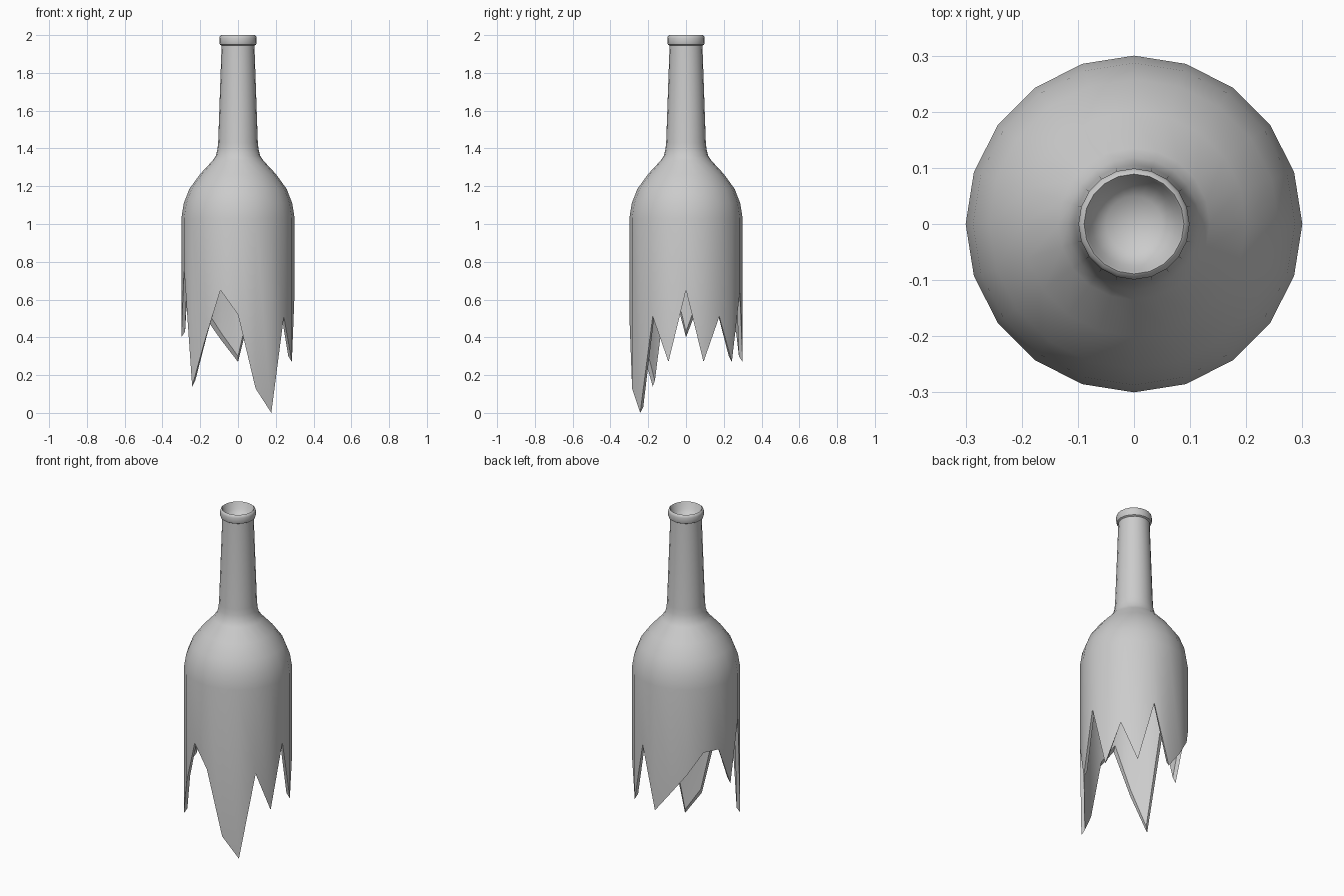
import bpy, bmesh, math

if "Cube" in bpy.data.objects:
    bpy.data.objects.remove(bpy.data.objects["Cube"])

SIDES = 20

# jagged break height at each corner, counter-clockwise from +x
BREAK = [0.65, 0.27, 0.51, 0.27, 0.64, 0.27, 0.39, 0.51, 0.64, 0.64,
         0.40, 0.76, 0.14, 0.38, 0.65, 0.52, 0.13, 0.0, 0.51, 0.27]

# (radius, height) from the mouth bowl over the lip and down the outside
OUTER = [(0.05, 1.935), (0.075, 1.96), (0.085, 1.993), (0.089, 2.0),
         (0.096, 1.995), (0.099, 1.985), (0.099, 1.96), (0.096, 1.95), (0.087, 1.945),
         (0.105, 1.43), (0.109, 1.395), (0.118, 1.36), (0.135, 1.335),
         (0.20, 1.265), (0.258, 1.185), (0.287, 1.11), (0.30, 1.03)]
# inside wall, from the shoulder up into the neck
INNER = [(0.28, 1.03), (0.267, 1.105), (0.24, 1.175), (0.185, 1.25),
         (0.12, 1.32), (0.09, 1.39), (0.07, 1.90)]

bm = bmesh.new()


def ring(radius, heights):
    return [bm.verts.new((radius * math.cos(math.tau * i / SIDES),
                          radius * math.sin(math.tau * i / SIDES), heights[i]))
            for i in range(SIDES)]


# lathe rings: outside, broken edge (outer and inner), inside
rings = [ring(r, [z] * SIDES) for r, z in OUTER]
rings.append(ring(0.30, BREAK))
rings.append(ring(0.28, [z + 0.03 for z in BREAK]))
rings += [ring(r, [z] * SIDES) for r, z in INNER]

for a, b in zip(rings, rings[1:]):
    for i in range(SIDES):
        j = (i + 1) % SIDES
        bm.faces.new((a[i], b[i], b[j], a[j]))

# close the mouth bowl and the inside of the neck
for loop, z in ((rings[0], 1.925), (rings[-1], 1.90)):
    tip = bm.verts.new((0, 0, z))
    for i in range(SIDES):
        bm.faces.new((loop[i], loop[(i + 1) % SIDES], tip))

bmesh.ops.recalc_face_normals(bm, faces=bm.faces)
mesh = bpy.data.meshes.new("broken_bottle")
bm.to_mesh(mesh)
bm.free()
bottle = bpy.data.objects.new("broken_bottle", mesh)
bpy.context.collection.objects.link(bottle)

# smooth glass with sharp break edges
bpy.context.view_layer.objects.active = bottle
bottle.select_set(True)
bpy.ops.object.shade_smooth_by_angle(angle=math.radians(40))
